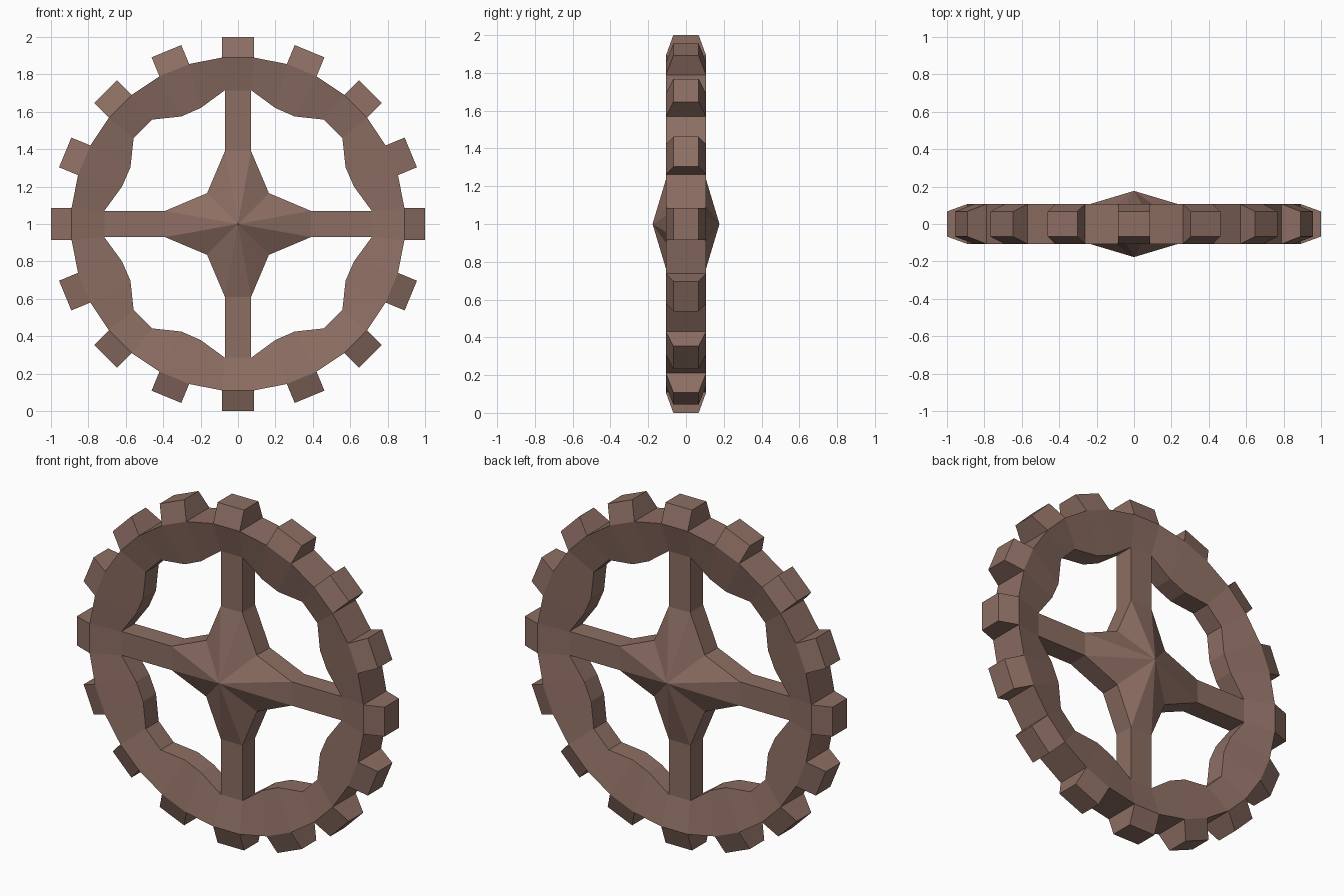
import bpy, bmesh
from math import radians
from mathutils import Vector, Matrix

cube = bpy.data.objects.get("Cube")
if cube:
    bpy.data.objects.remove(cube, do_unlink=True)

brown = bpy.data.materials.new("brown wood")
brown.use_nodes = True
brown.diffuse_color = (0.266, 0.156, 0.125, 1)
brown.node_tree.nodes["Principled BSDF"].inputs["Base Color"].default_value = brown.diffuse_color

# Half depths of the wheel
THICK, THIN, APEX = 0.107, 0.06, 0.177
TIP = 0.067
# Half width and radii of the teeth
TOOTH, ROOT, TOP = 0.086, 0.89, 1.0


def point(x, z, y, degrees=0):
    """Point in the wheel's plane, turned about the axle."""
    return Matrix.Rotation(radians(degrees), 3, 'Y') @ Vector((x, y, z))


def add(bm, pts, outward):
    """Add a face that looks along the outward direction."""
    face = bm.faces.new([bm.verts.new(p) for p in pts])
    face.normal_update()
    if face.normal.dot(outward) < 0:
        face.normal_flip()


def finish(bm, name):
    bmesh.ops.remove_doubles(bm, verts=bm.verts, dist=0.0005)
    mesh = bpy.data.meshes.new(name)
    bm.to_mesh(mesh)
    bm.free()
    mesh.materials.append(brown)
    ob = bpy.data.objects.new(name, mesh)
    ob.location.z = 1
    bpy.context.collection.objects.link(ob)


# Scalloped inner edge of one opening, mirrored about its diagonal
half = [(0.07, 0.715), (0.20, 0.62), (0.303, 0.575), (0.46, 0.558)]
scallop = half + [(z, x) for x, z in reversed(half)]
# Star-shaped hub edge of the same opening
star = [(0.07, 0.39), (0.165, 0.165), (0.39, 0.07)]
centre = (0.38, 0.38)

# Outer rim corners: both roots of each tooth in the quadrant
outer = []
for i in range(5):
    for side in (-1, 1):
        p = point(side * TOOTH, ROOT, 0, i * 22.5)
        outer.append((p.x, p.z))
outer = outer[1:-1]


def wall(bm, a, b, depth, turn, toward):
    """Strip across the wheel's depth between two outline points."""
    mid = Vector(((a[0] + b[0]) / 2, 0, (a[1] + b[1]) / 2))
    direction = Vector((toward[0], 0, toward[1])) - mid
    quad = [point(*a, -depth, turn), point(*b, -depth, turn),
            point(*b, depth, turn), point(*a, depth, turn)]
    add(bm, quad, point(direction.x, direction.z, 0, turn))


def mirrored_x(p):
    return (-p[0], p[1])


# Rim
bm = bmesh.new()
for turn in range(0, 360, 90):
    # cheeks, bevelled towards the inner edge
    strips = [(outer[i], outer[i + 1], scallop[i + 1], scallop[i]) for i in range(7)]
    strips.append((mirrored_x(outer[0]), outer[0], scallop[0], mirrored_x(scallop[0])))
    for a, b, c, d in strips:
        for s in (-1, 1):
            add(bm, [point(*a, s * THICK, turn), point(*b, s * THICK, turn),
                     point(*c, s * THIN, turn), point(*d, s * THIN, turn)],
                Vector((0, s, 0)))
    # inner edge, and outer edge between the teeth
    for i in range(7):
        wall(bm, scallop[i], scallop[i + 1], THIN, turn, centre)
    for i in range(0, 7, 2):
        far = (outer[i][0] * 2, outer[i][1] * 2)
        wall(bm, outer[i], outer[i + 1], THICK, turn, far)
finish(bm, "rim")

# Teeth
bm = bmesh.new()
for i in range(16):
    turn = i * 22.5
    for s in (-1, 1):
        add(bm, [point(-TOOTH, ROOT, s * THICK, turn), point(TOOTH, ROOT, s * THICK, turn),
                 point(TOOTH, TOP, s * TIP, turn), point(-TOOTH, TOP, s * TIP, turn)],
            Vector((0, s, 0)))
        x = s * TOOTH
        add(bm, [point(x, ROOT, -THICK, turn), point(x, ROOT, THICK, turn),
                 point(x, TOP, TIP, turn), point(x, TOP, -TIP, turn)],
            point(s, 0, 0, turn))
    wall(bm, (-TOOTH, TOP), (TOOTH, TOP), TIP, turn, (0, 2))
finish(bm, "teeth")

# Spokes
bm = bmesh.new()
for turn in range(0, 360, 90):
    a, b = scallop[0], star[0]
    for s in (-1, 1):
        add(bm, [point(*p, s * THIN, turn) for p in (a, b, mirrored_x(b), mirrored_x(a))],
            Vector((0, s, 0)))
        wall(bm, (s * a[0], a[1]), (s * b[0], b[1]), THIN, turn, (s, a[1]))
finish(bm, "spokes")

# Pointed hub
bm = bmesh.new()
for turn in range(0, 360, 90):
    edges = [(star[0], star[1]), (star[1], star[2])]
    for a, b in edges + [(mirrored_x(star[0]), star[0])]:
        for s in (-1, 1):
            add(bm, [point(*a, s * THIN, turn), point(*b, s * THIN, turn),
                     point(0, 0, s * APEX, turn)], Vector((0, s, 0)))
    for a, b in edges:
        wall(bm, a, b, THIN, turn, centre)
finish(bm, "hub")
